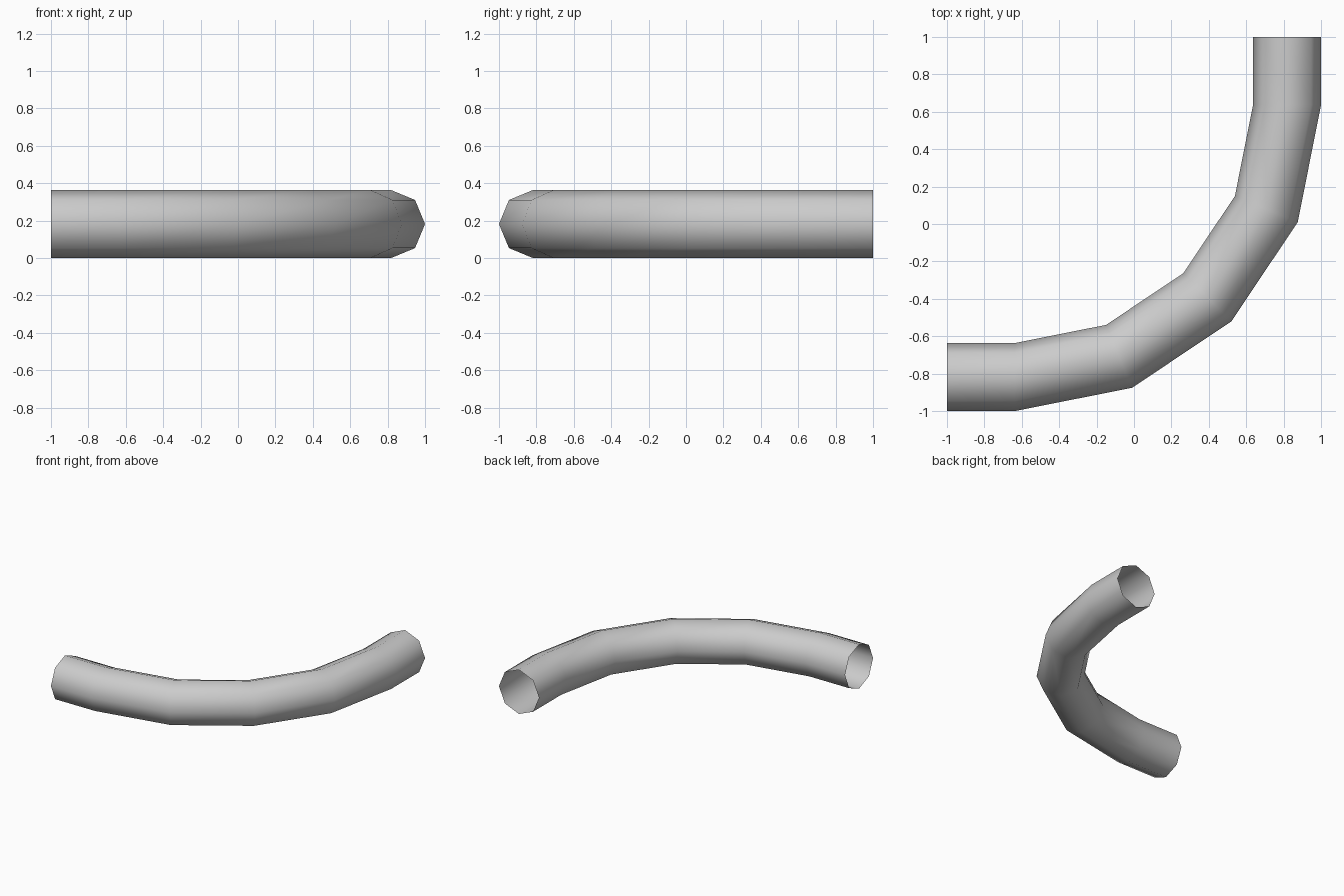
import bpy, bmesh
from math import sin, cos, pi
from mathutils import Vector

cube = bpy.data.objects.get("Cube")
if cube:
    bpy.data.objects.remove(cube, do_unlink=True)

DIAMETER = 2 / 5.5          # tube width, also the straight end length
RADIUS = DIAMETER / 2
BEND = 4 * DIAMETER         # centreline radius of the bend
SIDES = 8
STEPS = 4

grey = bpy.data.materials.new("light_grey")
grey.use_nodes = True
colour = (0.6, 0.6, 0.6, 1)
grey.diffuse_color = colour
grey.node_tree.nodes["Principled BSDF"].inputs["Base Color"].default_value = colour

# Centreline stations: position and outward direction
corner = Vector((DIAMETER - 1, 1 - DIAMETER, 0))
stations = []
for i in range(STEPS + 1):
    a = -pi / 2 + i * pi / 2 / STEPS
    out = Vector((cos(a), sin(a), 0))
    stations.append((corner + out * BEND, out))
first, last = stations[0], stations[-1]
stations.insert(0, (first[0] - Vector((DIAMETER, 0, 0)), first[1]))
stations.append((last[0] + Vector((0, DIAMETER, 0)), last[1]))

# Open-ended octagonal tube
bm = bmesh.new()
up = Vector((0, 0, 1))
rings = []
for centre, out in stations:
    ring = []
    for k in range(SIDES):
        t = 2 * pi * k / SIDES
        ring.append(bm.verts.new(centre + up * RADIUS + (out * cos(t) + up * sin(t)) * RADIUS))
    rings.append(ring)
for r0, r1 in zip(rings, rings[1:]):
    for k in range(SIDES):
        n = (k + 1) % SIDES
        bm.faces.new((r0[k], r1[k], r1[n], r0[n]))
for f in bm.faces:
    f.smooth = True

mesh = bpy.data.meshes.new("curved_pipe")
bm.to_mesh(mesh)
bm.free()
mesh.materials.append(grey)
pipe = bpy.data.objects.new("curved_pipe", mesh)
bpy.context.collection.objects.link(pipe)
